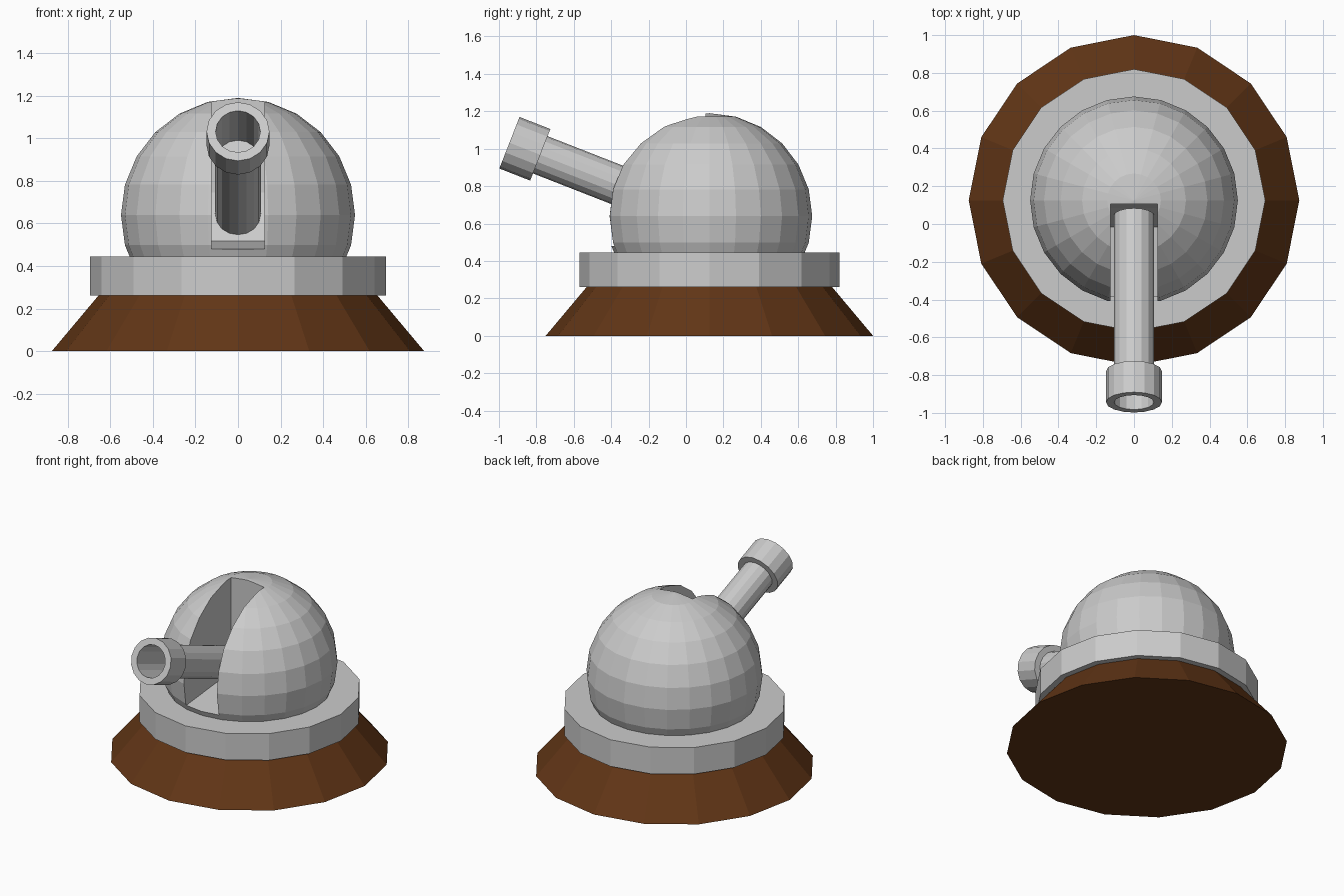
import bpy, bmesh, math
from mathutils import Vector, Matrix

if "Cube" in bpy.data.objects:
    bpy.data.objects.remove(bpy.data.objects["Cube"])

CY = 0.125  # shared axis of base, collar and dome


def finish(name, bm):
    bmesh.ops.recalc_face_normals(bm, faces=bm.faces[:])
    mesh = bpy.data.meshes.new(name)
    bm.to_mesh(mesh)
    bm.free()
    obj = bpy.data.objects.new(name, mesh)
    bpy.context.collection.objects.link(obj)
    return obj


def frustum(name, r1, r2, z1, z2, sides=16):
    bm = bmesh.new()
    bmesh.ops.create_cone(bm, cap_ends=True, segments=sides, radius1=r1, radius2=r2,
                          depth=z2 - z1, matrix=Matrix.Translation((0, CY, (z1 + z2) / 2)))
    return finish(name, bm)


def lathe(name, profile, start, direction, sides):
    """Spin (radius, distance) points around an axis from start along direction."""
    bm = bmesh.new()
    verts = [bm.verts.new((r, 0, t)) for r, t in profile]
    edges = [bm.edges.new(pair) for pair in zip(verts, verts[1:])]
    bmesh.ops.spin(bm, geom=verts + edges, cent=(0, 0, 0), axis=(0, 0, 1),
                   angle=math.tau, steps=sides, use_duplicate=False)
    bmesh.ops.remove_doubles(bm, verts=bm.verts[:], dist=1e-4)
    rot = Vector(direction).to_track_quat('Z', 'X').to_matrix().to_4x4()
    bm.transform(Matrix.Translation(start) @ rot)
    return finish(name, bm)


# Flared brown base and grey collar
base = frustum("base", 0.875, 0.655, 0.0, 0.262)
brown = bpy.data.materials.new("brown")
brown.diffuse_color = (0.12, 0.036, 0.008, 1)
brown.use_nodes = True
brown.node_tree.nodes["Principled BSDF"].inputs["Base Color"].default_value = brown.diffuse_color
base.data.materials.append(brown)
frustum("collar", 0.695, 0.695, 0.262, 0.445)

# Dome, trimmed just below the collar top
bm = bmesh.new()
bmesh.ops.create_uvsphere(bm, u_segments=24, v_segments=12, radius=0.55,
                          matrix=Matrix.Translation((0, CY, 0.64)))
bmesh.ops.bisect_plane(bm, geom=bm.verts[:] + bm.edges[:] + bm.faces[:],
                       plane_co=(0, 0, 0.435), plane_no=(0, 0, -1), clear_outer=True)
bmesh.ops.holes_fill(bm, edges=[e for e in bm.edges if e.is_boundary], sides=0)
dome = finish("dome", bm)

# Slot cutter: side profile extruded across x
slot = [(-0.7, 0.45), (-0.016, 0.517), (0.085, 0.69), (0.105, 0.745), (0.105, 1.4), (-0.7, 1.4)]
bm = bmesh.new()
face = bm.faces.new([bm.verts.new((-0.125, y, z)) for y, z in slot])
ext = bmesh.ops.extrude_face_region(bm, geom=[face], use_keep_orig=True)
bmesh.ops.translate(bm, vec=(0.25, 0, 0),
                    verts=[g for g in ext["geom"] if isinstance(g, bmesh.types.BMVert)])
cutter = finish("slot_cutter", bm)
cutter.hide_render = True

cut = dome.modifiers.new("slot", 'BOOLEAN')
cut.operation = 'DIFFERENCE'
cut.solver = 'EXACT'
cut.object = cutter
bpy.context.view_layer.objects.active = dome
bpy.ops.object.modifier_apply(modifier=cut.name)
bpy.data.objects.remove(cutter)

# Telescope: tube with a wider hollow end, tilted down into the dome
muzzle, tail = Vector((0, -0.944, 1.032)), Vector((0, 0.045, 0.645))
length = (tail - muzzle).length
profile = [(0, length), (0.107, length), (0.107, 0.177), (0.148, 0.177),
           (0.148, 0), (0.105, 0), (0.105, 0.38), (0, 0.38)]
lathe("telescope", profile, muzzle, tail - muzzle, 16)
